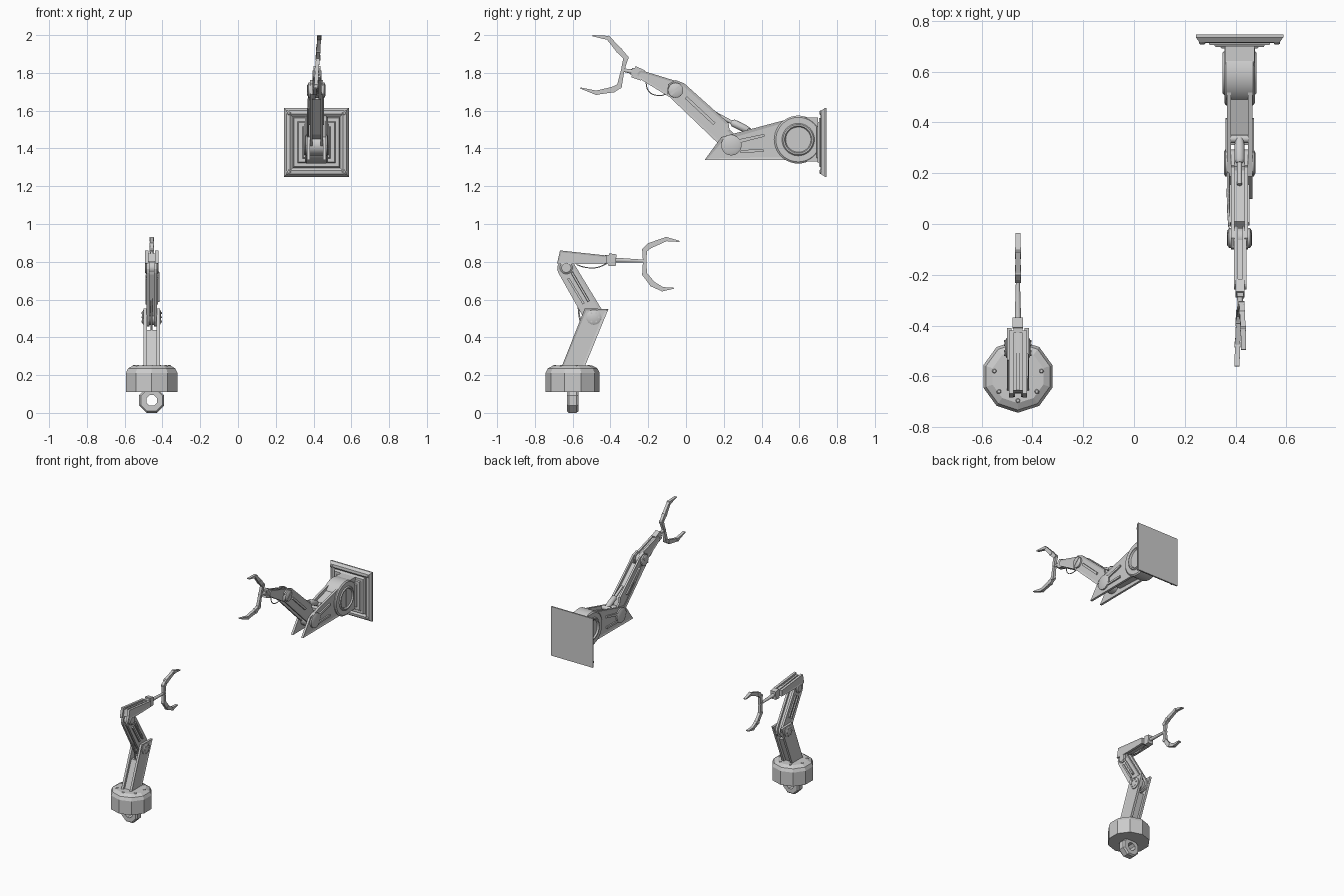
import bpy, bmesh
from math import sin, cos, pi, atan2, tau
from mathutils import Vector as V

if "Cube" in bpy.data.objects:
    bpy.data.objects.remove(bpy.data.objects["Cube"])


def finish(name, bm, smooth=False):
    bmesh.ops.recalc_face_normals(bm, faces=bm.faces)
    me = bpy.data.meshes.new(name)
    bm.to_mesh(me)
    bm.free()
    ob = bpy.data.objects.new(name, me)
    bpy.context.collection.objects.link(ob)
    if smooth:
        bpy.ops.object.select_all(action='DESELECT')
        ob.select_set(True)
        bpy.context.view_layer.objects.active = ob
        bpy.ops.object.shade_smooth_by_angle(angle=0.6)
    return ob


def loft(name, rings, closed=False, smooth=False, panel=None):
    """Skin rings of points; panel=(inset, depth) sinks the last cap."""
    bm = bmesh.new()
    vs = [[bm.verts.new(p) for p in r] for r in rings]
    n = len(vs[0])
    for k in range(len(vs) if closed else len(vs) - 1):
        a, b = vs[k], vs[(k + 1) % len(vs)]
        for i in range(n):
            bm.faces.new((a[i], a[(i + 1) % n], b[(i + 1) % n], b[i]))
    if not closed:
        bm.faces.new(vs[0])
        cap = bm.faces.new(vs[-1])
        if panel:
            bmesh.ops.recalc_face_normals(bm, faces=bm.faces)
            bmesh.ops.inset_region(bm, faces=[cap], thickness=panel[0], depth=-panel[1])
    return finish(name, bm, smooth)


def prism(name, pts, x0, x1, panel=None):
    return loft(name, [[(x, y, z) for y, z in pts] for x in (x0, x1)], panel=panel)


def pair(name, pts, cx, inner, outer, panel=None):
    for s, side in ((-1, "left"), (1, "right")):
        prism(f"{name}_{side}", pts, cx + s * inner, cx + s * outer, panel)


def turned(name, p, axis, profile, n=24, smooth=True):
    """Lathe (distance, radius) pairs about an axis through p."""
    p, d = V(p), V(axis).normalized()
    u = d.orthogonal().normalized()
    w = d.cross(u)
    return loft(name, [[p + d * h + (u * cos(tau * i / n) + w * sin(tau * i / n)) * r
                        for i in range(n)] for h, r in profile], smooth=smooth)


def rod(name, p0, p1, r0, r1=None, n=12):
    d = V(p1) - V(p0)
    return turned(name, p0, d, [(0, r0), (d.length, r1 or r0)], n)


def bar(name, p0, p1, w0, w1, hx):
    p0, p1 = V(p0), V(p1)
    d = p1 - p0
    q = V((0, -d.z, d.y)).normalized() / 2
    x = V((hx, 0, 0))
    return loft(name, [[p - x - q * w, p + x - q * w, p + x + q * w, p - x + q * w]
                       for p, w in ((p0, w0), (p1, w1))])


def capsule(a, b, ra, rb, n=7):
    """Outline with round ends, in y and z."""
    t = atan2(b[1] - a[1], b[0] - a[0])
    out = []
    for c, r, s in ((a, ra, t + pi / 2), (b, rb, t - pi / 2)):
        out += [(c[0] + r * cos(s + pi * i / n), c[1] + r * sin(s + pi * i / n)) for i in range(n + 1)]
    return out


def joint(name, cx, y, z, half, r):
    """Pivot with a stepped cap on either side."""
    turned(name, (cx, y, z), (1, 0, 0), [(-half, r * .75), (-half + .006, r), (half - .006, r), (half, r * .75)])


def cable(name, pts, r=.003):
    cu = bpy.data.curves.new(name, 'CURVE')
    cu.dimensions = '3D'
    cu.bevel_depth, cu.bevel_resolution, cu.resolution_u = r, 1, 6
    sp = cu.splines.new('BEZIER')
    sp.bezier_points.add(len(pts) - 1)
    for b, p in zip(sp.bezier_points, pts):
        b.co = p
        b.handle_left_type = b.handle_right_type = 'AUTO'
    bpy.context.collection.objects.link(bpy.data.objects.new(name, cu))


def jaw(name, pts, widths, hx):
    for i in range(len(pts) - 1):
        bar(f"{name}_segment_{i}", pts[i], pts[i + 1], widths[i], widths[i + 1], hx)
        x, y, z = pts[i]
        rod(f"{name}_knuckle_{i}", (x - hx - .002, y, z), (x + hx + .002, y, z), widths[i] * .55, n=10)


# ---------- standing arm ----------
A, AY = -.457, -.6
# ten-sided base drum
loft("base_drum", [[(A + r * sin(tau * i / 10), AY + r * cos(tau * i / 10), z) for i in range(10)]
                   for r, z in ((.143, .11), (.143, .212), (.132, .235), (.105, .25))])
for k in range(7):
    a = -pi / 2 + tau * k / 7
    turned(f"base_bolt_{k}", (A + .095 * cos(a), AY + .095 * sin(a), .235), (0, 0, 1),
           [(0, .011), (.012, .011), (.019, .006)], 8)


# eye under the drum
def octagon(r, y):
    return [(A + r * cos(pi / 8 + i * pi / 4), y, .066 + r * sin(pi / 8 + i * pi / 4)) for i in range(8)]


loft("mounting_eye", [octagon(.062, AY - .031), octagon(.0714, AY - .02), octagon(.0714, AY + .02),
                      octagon(.062, AY + .031), octagon(.03, AY + .031), octagon(.03, AY - .031)], closed=True)

# lower arm: two plates and a web
pair("lower_arm_plate", [(-.662, .235), (-.54, .235), (-.425, .515), (-.41, .55), (-.536, .553)], A, .026, .043, (.014, .004))
prism("lower_arm_web", [(-.645, .235), (-.56, .235), (-.475, .44), (-.56, .44)], A - .027, A + .027)
joint("lower_joint", A, -.488, .506, .05, .04)
for s in (-1, 1):
    for k in range(6):
        y, z = -.488 + .026 * cos(k * pi / 3), .506 + .026 * sin(k * pi / 3)
        rod(f"lower_joint_bolt_{k}", (A + s * .045, y, z), (A + s * .054, y, z), .005, n=6)

# upper arm
upper = capsule((-.634, .765), (-.485, .51), .048, .053)
pair("upper_arm_plate", upper, A, .012, .028, (.014, .004))
prism("upper_arm_web", capsule((-.625, .75), (-.495, .53), .034, .036), A - .013, A + .013)
for s in (-1, 1):
    for k, o in enumerate((-.012, .014)):
        bar(f"upper_arm_rib_{k}", (A + s * .028, -.612 + o, .72 + o * .6),
            (A + s * .028, -.53 + o, .585 + o * .6), .012, .012, .005)
rod("side_ram", (A + .036, -.605, .745), (A + .036, -.515, .59), .006)
cable("rear_cable", [(A, -.61, .68), (A, -.575, .6), (A, -.566, .52), (A, -.55, .44)], .005)
joint("elbow_joint", A, -.634, .768, .036, .033)

# forearm, wrist and gripper
pair("forearm_plate", [(-.667, .86), (-.683, .79), (-.56, .787), (-.42, .79), (-.42, .833)], A, .018, .036, (.012, .003))
prism("forearm_core", [(-.655, .845), (-.665, .8), (-.42, .795), (-.42, .825)], A - .019, A + .019)
bar("forearm_rib", (A, -.655, .85), (A, -.43, .823), .012, .012, .007)
bar("wrist_neck", (A, -.43, .812), (A, -.405, .811), .045, .05, .018)
bar("wrist_hub", (A, -.41, .811), (A, -.37, .809), .068, .06, .021)
rod("wrist_rod", (A, -.375, .809), (A, -.215, .803), .013, .008)
cable("forearm_cable", [(A, -.58, .785), (A, -.53, .77), (A, -.47, .77), (A, -.42, .79)])
jaw("gripper_top_jaw", [(A, -.219, .803), (A, -.219, .862), (A, -.193, .885), (A, -.105, .92), (A, -.035, .908)],
    [.018, .026, .03, .022, .006], .01)
jaw("gripper_bottom_jaw", [(A, -.219, .803), (A, -.219, .735), (A, -.177, .682), (A, -.125, .655), (A, -.065, .66)],
    [.018, .026, .03, .022, .006], .01)

# ---------- wall arm ----------
B = .4155
# stepped wall plate
loft("wall_plate", [[(B + sx * h, y, 1.432 + sz * (h + .01)) for sx, sz in ((-1, -1), (1, -1), (1, 1), (-1, 1))]
                    for h, y in ((.172, .745), (.172, .735), (.158, .715), (.14, .712), (.125, .725),
                                 (.118, .705), (.1, .705), (.095, .697), (.075, .697), (.07, .69))])
for sx in (-1, 1):
    for sz in (-1, 1):
        turned("wall_plate_bolt", (B + sx * .147, .725, 1.432 + sz * .156), (0, -1, 0),
               [(0, .012), (.015, .012), (.019, .007)], 8)

# shoulder drum
SY, SZ = .594, 1.447
turned("shoulder_drum", (B, SY, SZ), (1, 0, 0),
       [(-.056, .045), (-.056, .066), (-.067, .072), (-.067, .08), (-.06, .086), (-.06, .118), (-.053, .127),
        (.053, .127), (.06, .118), (.06, .086), (.067, .08), (.067, .072), (.056, .066), (.056, .045)], 40)
prism("shoulder_block", [(SY, 1.33), (.7, 1.33), (.7, 1.564), (SY, 1.564)], B - .058, B + .058)

# first link: open fork
pair("first_link_plate", [(.098, 1.338), (.56, 1.34), (.56, 1.56), (.24, 1.475), (.187, 1.46)], B, .034, .05, (.02, .004))
prism("first_link_core", [(.31, 1.37), (.56, 1.36), (.56, 1.54), (.31, 1.465)], B - .035, B + .035)
for s in (-1, 1):
    x = B + s * .049
    bar("first_link_upper_rib", (x, .275, 1.437), (x, .415, 1.47), .02, .014, .007)
    bar("first_link_lower_rib", (x, .285, 1.385), (x, .41, 1.388), .014, .014, .007)
joint("first_joint", B, .24, 1.417, .062, .054)

# second link
pair("second_link_plate", [(-.1, 1.685), (.14, 1.455), (.2, 1.4), (.255, 1.4), (.285, 1.45), (.23, 1.5), (.225, 1.535),
                           (-.01, 1.745), (-.055, 1.762), (-.095, 1.74)], B, .02, .034, (.014, .004))
prism("second_link_web", [(-.03, 1.66), (.15, 1.475), (.24, 1.43), (.21, 1.52), (.01, 1.70)], B - .021, B + .021)
for s in (-1, 1):
    bar("second_link_rib", (B + s * .034, .0, 1.67), (B + s * .034, .15, 1.53), .016, .016, .005)
cable("side_cable", [(B - .04, -.01, 1.69), (B - .045, .08, 1.58), (B - .045, .2, 1.46)], .005)

# ram between the links
rod("ram_rod", (B, .155, 1.585), (B, .29, 1.512), .01)
turned("ram_barrel", (B, .24, 1.54), (0, .9, -.44), [(0, .012), (.012, .02), (.08, .02), (.11, .014)], 14)
rod("ram_foot", (B - .035, .335, 1.49), (B + .035, .335, 1.49), .016)
joint("second_joint", B, -.055, 1.708, .047, .04)
bar("second_joint_slot", (B, -.08, 1.685), (B, -.03, 1.731), .012, .012, .049)

# forearm, wrist and gripper
pair("wall_forearm_plate", capsule((-.055, 1.708), (-.235, 1.789), .048, .023), B + .003, .009, .024, (.01, .003))
prism("wall_forearm_core", capsule((-.055, 1.708), (-.235, 1.789), .034, .016), B - .007, B + .013)
C = B + .002
bar("wall_wrist_hub", (C, -.228, 1.786), (C, -.278, 1.806), .058, .064, .018)
bar("wall_wrist_cap", (C, -.27, 1.803), (C, -.29, 1.808), .045, .035, .013)
rod("wall_wrist_rod", (C, -.28, 1.806), (C, -.335, 1.815), .013, .009)
cable("wall_forearm_cable", [(C, -.215, 1.765), (C, -.195, 1.70), (C, -.14, 1.68), (C, -.10, 1.69)])
jaw("wall_gripper_top_jaw", [(C, -.335, 1.815), (C + .006, -.318, 1.88), (C + .008, -.355, 1.92), (C + .012, -.412, 1.985),
                             (C + .014, -.495, 1.997)], [.018, .026, .03, .022, .006], .01)
jaw("wall_gripper_bottom_jaw", [(C, -.335, 1.815), (C - .004, -.353, 1.73), (C - .006, -.385, 1.712), (C - .01, -.475, 1.695),
                                (C - .012, -.56, 1.72)], [.018, .026, .03, .022, .006], .01)
